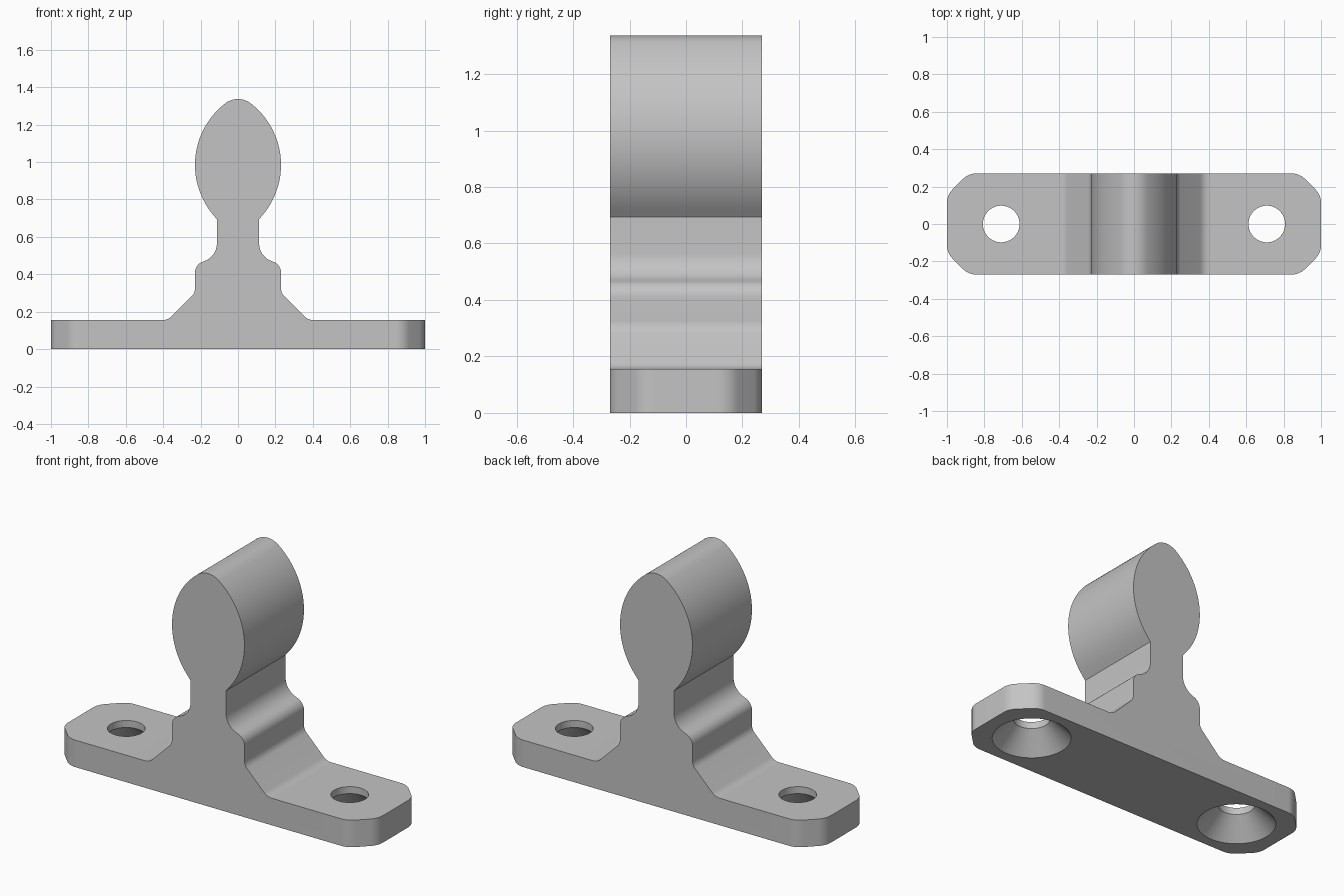
import bpy, bmesh
from math import sin, cos, pi, radians, acos, asin, atan2
from mathutils import Vector

cube = bpy.data.objects.get("Cube")
if cube:
    bpy.data.objects.remove(cube)

grey = bpy.data.materials.new("plain grey")
grey.use_nodes = True
GREY = (0.55, 0.55, 0.55, 1)
grey.diffuse_color = GREY
grey.node_tree.nodes["Principled BSDF"].inputs["Base Color"].default_value = GREY


def arc(cx, cz, r, a0, a1, steps):
    return [(cx + r * cos(a0 + (a1 - a0) * i / steps),
             cz + r * sin(a0 + (a1 - a0) * i / steps)) for i in range(steps + 1)]


def rounded(corners, steps=10):
    """Polyline of (x, y, radius) corners with each corner filleted."""
    out = []
    for i, (x, y, r) in enumerate(corners):
        p = Vector((x, y))
        if r == 0:
            out.append((x, y))
            continue
        a = (Vector(corners[i - 1][:2]) - p).normalized()
        b = (Vector(corners[(i + 1) % len(corners)][:2]) - p).normalized()
        half = acos(a.dot(b)) / 2
        centre = p + (a + b).normalized() * (r / sin(half))
        start = p + a * (r * cos(half) / sin(half)) - centre
        end = p + b * (r * cos(half) / sin(half)) - centre
        a0 = atan2(start.y, start.x)
        sweep = (atan2(end.y, end.x) - a0 + pi) % (2 * pi) - pi
        out += arc(centre.x, centre.y, r, a0, a0 + sweep, steps)
    return out


def prism(name, points, direction):
    """Closed solid swept from a flat outline along direction."""
    bm = bmesh.new()
    face = bm.faces.new([bm.verts.new(p) for p in points])
    new = bmesh.ops.extrude_face_region(bm, geom=[face])["geom"]
    bmesh.ops.translate(bm, vec=direction,
                        verts=[v for v in new if isinstance(v, bmesh.types.BMVert)])
    return finish(name, bm)


def finish(name, bm):
    bmesh.ops.recalc_face_normals(bm, faces=bm.faces)
    mesh = bpy.data.meshes.new(name)
    bm.to_mesh(mesh)
    bm.free()
    mesh.materials.append(grey)
    ob = bpy.data.objects.new(name, mesh)
    bpy.context.collection.objects.link(ob)
    return ob


def cut(target, tool, operation):
    mod = target.modifiers.new(tool.name, 'BOOLEAN')
    mod.operation, mod.solver, mod.object = operation, 'EXACT', tool
    bpy.context.view_layer.objects.active = target
    bpy.ops.object.modifier_apply(modifier=mod.name)
    bpy.data.objects.remove(tool)


# Side outline: base, sloped shoulders, stepped neck
side = rounded([(1.2, 0, 0), (1.2, 0.155, 0), (0.375, 0.155, 0.07), (0.23, 0.30, 0.06),
                (0.23, 0.45, 0.06), (0.113, 0.498, 0.1), (0.113, 0.694, 0)])
# Pointed oval head with a rounded tip
tip = atan2(0.24, 0.185)
side += arc(-0.185, 0.985, 0.415, asin(-0.29 / 0.415), tip, 32)[1:]
side += arc(0, 1.225, 0.112, tip, pi / 2, 10)[1:]
outline = side + [(-x, z) for x, z in reversed(side[:-1])]
body = prism("clip_mount", [(x, -0.4, z) for x, z in outline], (0, 0.8, 0))

# Plan outline: rectangle with softened chamfered ends
quarter = [(1, 0.155, 0.1), (0.885, 0.27, 0.1)]
flip = [(-x, y, r) for x, y, r in reversed(quarter)]
plan = quarter + flip + [(-x, -y, r) for x, y, r in quarter + flip]
cut(body, prism("plan_cutter", [(x, y, -0.1) for x, y in rounded(plan)], (0, 0, 1.6)),
    'INTERSECT')

# Screw holes, countersunk from below
for side_sign in (-1, 1):
    bm = bmesh.new()
    profile = [(0, -0.05), (0.21, -0.05), (0.21, 0), (0.098, 0.115), (0.098, 0.2), (0, 0.2)]
    verts = [bm.verts.new((r, 0, z)) for r, z in profile]
    edges = [bm.edges.new(pair) for pair in zip(verts, verts[1:])]
    bmesh.ops.spin(bm, geom=verts + edges, cent=(0, 0, 0), axis=(0, 0, 1),
                   angle=2 * pi, steps=64)
    bmesh.ops.remove_doubles(bm, verts=bm.verts, dist=0.0001)
    bmesh.ops.translate(bm, verts=bm.verts, vec=(side_sign * 0.71, 0, 0))
    cut(body, finish("screw_hole_cutter", bm), 'DIFFERENCE')

# Smooth curved walls, crisp edges
bpy.ops.object.select_all(action='DESELECT')
body.select_set(True)
bpy.context.view_layer.objects.active = body
bpy.ops.object.shade_smooth_by_angle(angle=radians(25))
